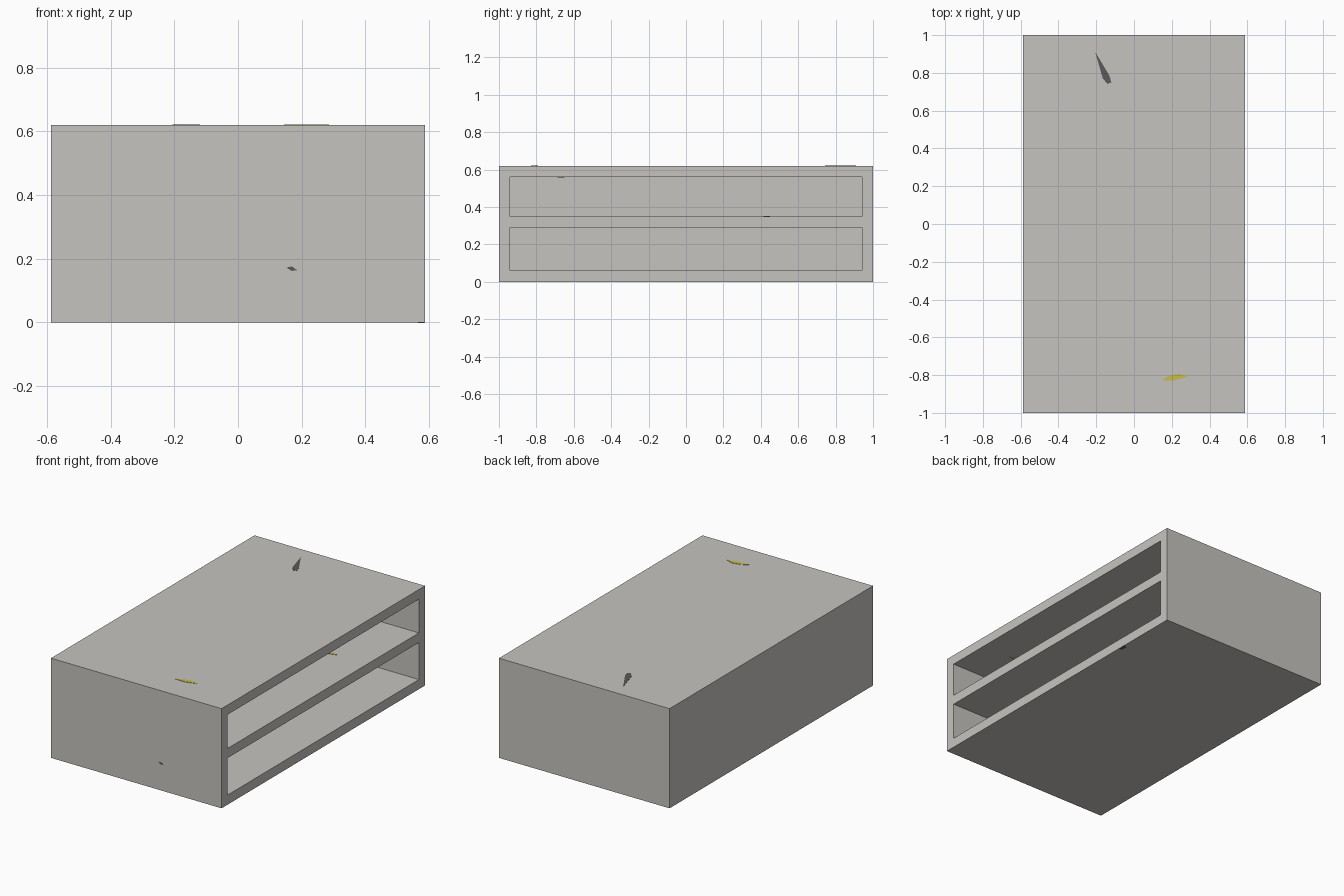
import bpy, bmesh
from mathutils import Vector

if "Cube" in bpy.data.objects:
    bpy.data.objects.remove(bpy.data.objects["Cube"])

# Overall size and cavity layout
HX, HY, H = 0.587, 1.0, 0.62
WALL = 0.06
CAVITIES = [(0.06, 0.29), (0.35, 0.56)]


def material(name, rgb):
    m = bpy.data.materials.new(name)
    m.diffuse_color = (*rgb, 1.0)
    m.use_nodes = True
    m.node_tree.nodes["Principled BSDF"].inputs["Base Color"].default_value = m.diffuse_color
    return m


GREY = material("warm grey", (0.56, 0.55, 0.52))
YELLOW = material("mustard yellow", (0.58, 0.51, 0.07))
DARK = material("dark grey", (0.10, 0.10, 0.10))


def add_object(name, bm, mat):
    bmesh.ops.recalc_face_normals(bm, faces=bm.faces)
    mesh = bpy.data.meshes.new(name)
    bm.to_mesh(mesh)
    bm.free()
    mesh.materials.append(mat)
    ob = bpy.data.objects.new(name, mesh)
    bpy.context.collection.objects.link(ob)
    return ob


# Cabinet body: a box cut into bands, with two bays pushed in from the +x face
bm = bmesh.new()
bmesh.ops.create_cube(bm, size=1)
for v in bm.verts:
    v.co = Vector((v.co.x * 2 * HX, v.co.y * 2 * HY, (v.co.z + 0.5) * H))
cuts = [((0, s * (HY - WALL), 0), (0, 1, 0)) for s in (-1, 1)]
cuts += [((0, 0, z), (0, 0, 1)) for bay in CAVITIES for z in bay]
for co, no in cuts:
    geom = bm.verts[:] + bm.edges[:] + bm.faces[:]
    bmesh.ops.bisect_plane(bm, geom=geom, plane_co=co, plane_no=no)
bm.normal_update()
bays = []
for f in bm.faces:
    c = f.calc_center_median()
    if f.normal.x > 0.9 and abs(c.y) < HY - WALL and any(a < c.z < b for a, b in CAVITIES):
        bays.append(f)
pushed = bmesh.ops.extrude_discrete_faces(bm, faces=bays)["faces"]
for f in pushed:
    for v in f.verts:
        v.co.x -= 2 * HX - WALL
add_object("cabinet_body", bm, GREY)


# Small flat marks, each a thin plate lying on a surface
def mark(name, points, normal, mat, thick=0.002):
    bm = bmesh.new()
    face = bm.faces.new([bm.verts.new(p) for p in points])
    ext = bmesh.ops.extrude_face_region(bm, geom=[face])["geom"]
    verts = [e for e in ext if isinstance(e, bmesh.types.BMVert)]
    bmesh.ops.translate(bm, verts=verts, vec=Vector(normal) * thick)
    add_object(name, bm, mat)


def yellow_patch(name, x, y, z, nz):
    outline = [(-0.07, -0.015), (0, -0.016), (0.07, 0.004), (0.02, 0.02), (-0.03, 0.008)]
    mark(name, [(x + a, y + b, z) for a, b in outline], (0, 0, nz), YELLOW)


yellow_patch("top_yellow_mark", 0.215, -0.812, H, 1)
yellow_patch("shelf_yellow_mark", 0.31, 0.43, CAVITIES[1][0], 1)
yellow_patch("ceiling_yellow_mark", 0.32, -0.67, CAVITIES[1][1], -1)

mark("top_dark_mark",
     [(-0.205, 0.91, H), (-0.165, 0.77, H), (-0.14, 0.742, H), (-0.12, 0.75, H), (-0.13, 0.785, H)],
     (0, 0, 1), DARK)
mark("front_dark_mark",
     [(0.152, -HY, 0.172), (0.168, -HY, 0.162), (0.186, -HY, 0.163), (0.17, -HY, 0.176)],
     (0, -1, 0), DARK, 0.001)
mark("underside_dark_mark",
     [(0.586, 0.56, 0.001), (0.586, 0.61, 0.001), (0.565, 0.60, 0.001), (0.565, 0.57, 0.001)],
     (0, 0, -1), DARK)
